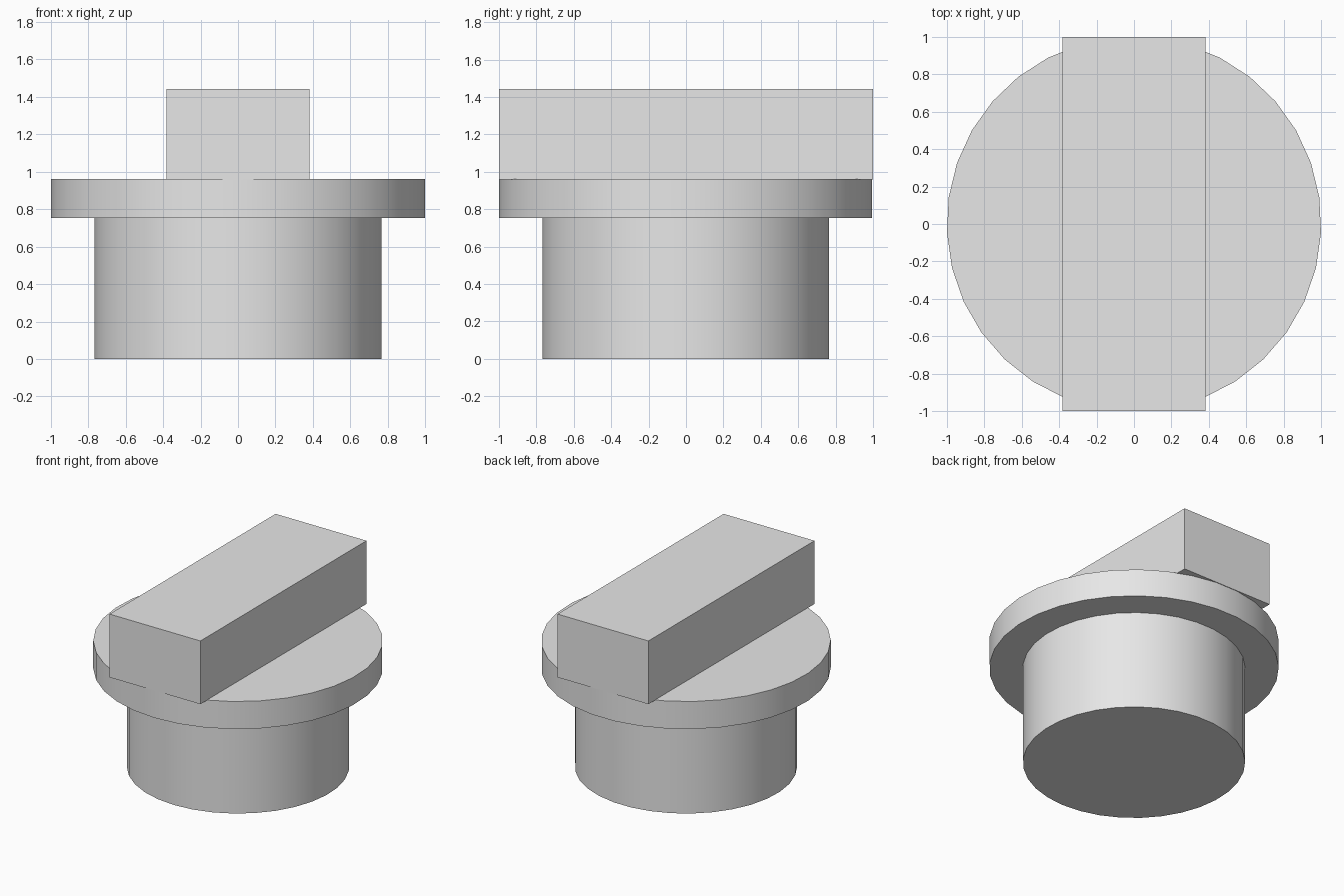
import bpy, bmesh, math

cube = bpy.data.objects.get("Cube")
if cube:
    bpy.data.objects.remove(cube, do_unlink=True)

# One plain grey for every part
grey = bpy.data.materials.new("light grey")
grey.use_nodes = True
colour = (0.8, 0.8, 0.8, 1.0)
grey.diffuse_color = colour
grey.node_tree.nodes["Principled BSDF"].inputs["Base Color"].default_value = colour


def prism(name, outline, z0, z1, smooth=False):
    """Extrude a flat outline from z0 up to z1."""
    bm = bmesh.new()
    base = bm.faces.new([bm.verts.new((x, y, z0)) for x, y in outline])
    top = bmesh.ops.extrude_face_region(bm, geom=[base], use_keep_orig=True)
    verts = [g for g in top["geom"] if isinstance(g, bmesh.types.BMVert)]
    bmesh.ops.translate(bm, verts=verts, vec=(0, 0, z1 - z0))
    bmesh.ops.recalc_face_normals(bm, faces=bm.faces[:])
    mesh = bpy.data.meshes.new(name)
    bm.to_mesh(mesh)
    bm.free()
    mesh.materials.append(grey)
    obj = bpy.data.objects.new(name, mesh)
    bpy.context.collection.objects.link(obj)
    if smooth:
        bpy.ops.object.select_all(action="DESELECT")
        obj.select_set(True)
        bpy.context.view_layer.objects.active = obj
        bpy.ops.object.shade_smooth_by_angle(angle=math.radians(30))
    return obj


def circle(radius, sides=33):
    """Regular outline with one corner pointing to the front."""
    angles = [-math.pi / 2 + 2 * math.pi * i / sides for i in range(sides)]
    return [(radius * math.cos(a), radius * math.sin(a)) for a in angles]


# Round plug, wide flange and the grip bar across the top
prism("plug_body", circle(0.768), 0.0, 0.752, smooth=True)
prism("flange", circle(1.0), 0.752, 0.962, smooth=True)
w = 0.383
prism("grip_bar", [(-w, -1), (w, -1), (w, 1), (-w, 1)], 0.96, 1.442)
